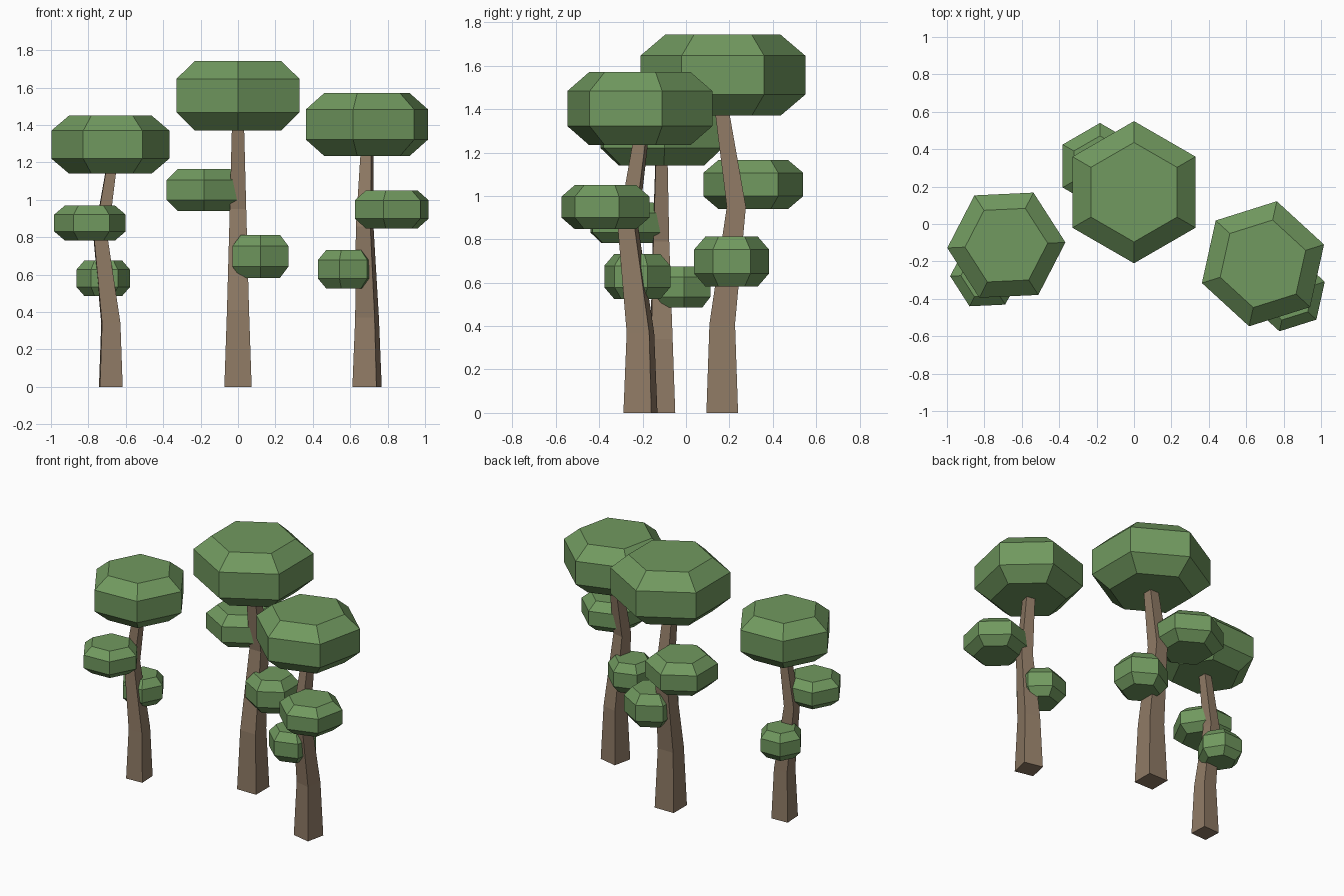
import bpy, bmesh
from math import sin, cos, pi, radians
from mathutils import Matrix

cube = bpy.data.objects.get("Cube")
if cube:
    bpy.data.objects.remove(cube, do_unlink=True)


def make_material(name, rgb):
    mat = bpy.data.materials.new(name)
    mat.use_nodes = True
    mat.diffuse_color = (*rgb, 1)
    mat.node_tree.nodes["Principled BSDF"].inputs["Base Color"].default_value = (*rgb, 1)
    return mat


LEAF = make_material("leaf green", (0.165, 0.32, 0.115))
BARK = make_material("bark brown", (0.275, 0.195, 0.13))


def loft(name, sides, phase, rings, mat):
    """Flat-shaded solid through horizontal rings of (x, y, z, radius)."""
    bm = bmesh.new()
    loops = []
    for x, y, z, r in rings:
        angles = [phase + 2 * pi * i / sides for i in range(sides)]
        loops.append([bm.verts.new((x + r * cos(a), y + r * sin(a), z)) for a in angles])
    for low, high in zip(loops, loops[1:]):
        for i in range(sides):
            j = (i + 1) % sides
            bm.faces.new((low[i], low[j], high[j], high[i]))
    bm.faces.new(loops[0][::-1])
    bm.faces.new(loops[-1])
    mesh = bpy.data.meshes.new(name)
    bm.to_mesh(mesh)
    bm.free()
    mesh.materials.append(mat)
    obj = bpy.data.objects.new(name, mesh)
    bpy.context.collection.objects.link(obj)
    return obj


def foliage(name, x, y, bottom, top, radius):
    """Hexagonal leaf clump with chamfered top and bottom."""
    cap, chamfer = radius * 0.7, (top - bottom) * 0.26
    rings = [(x, y, bottom, cap), (x, y, bottom + chamfer, radius),
             (x, y, top - chamfer, radius), (x, y, top, cap)]
    return loft(name, 6, pi / 2, rings, LEAF)


def tree(label, x, y, scale, turn):
    # Bent square trunk: (sideways bend, height, half width)
    path = [(0, 0, 0.073), (0, 0.41, 0.059), (0.065, 0.95, 0.044), (-0.01, 1.45, 0.031)]
    trunk = [(0, bend, z, half * 2 ** 0.5) for bend, z, half in path]
    parts = [
        loft(label + "_trunk", 4, pi / 4, trunk, BARK),
        foliage(label + "_crown", 0, 0.003, 1.37, 1.743, 0.38),
        foliage(label + "_upper_clump", -0.182, 0.143, 0.94, 1.165, 0.23),
        foliage(label + "_lower_clump", 0.12, 0.043, 0.583, 0.812, 0.173),
    ]
    place = (Matrix.Translation((x, y, 0)) @ Matrix.Rotation(radians(turn), 4, "Z")
             @ Matrix.Scale(scale, 4))
    for part in parts:
        part.data.transform(place)


# Three copies of the tree, turned and scaled
tree("middle_tree", 0, 0.167, 1.0, 0)
tree("right_tree", -0.68, -0.113, 0.832, 92.7)
tree("left_tree", 0.69, -0.21, 0.901, 167.5)
